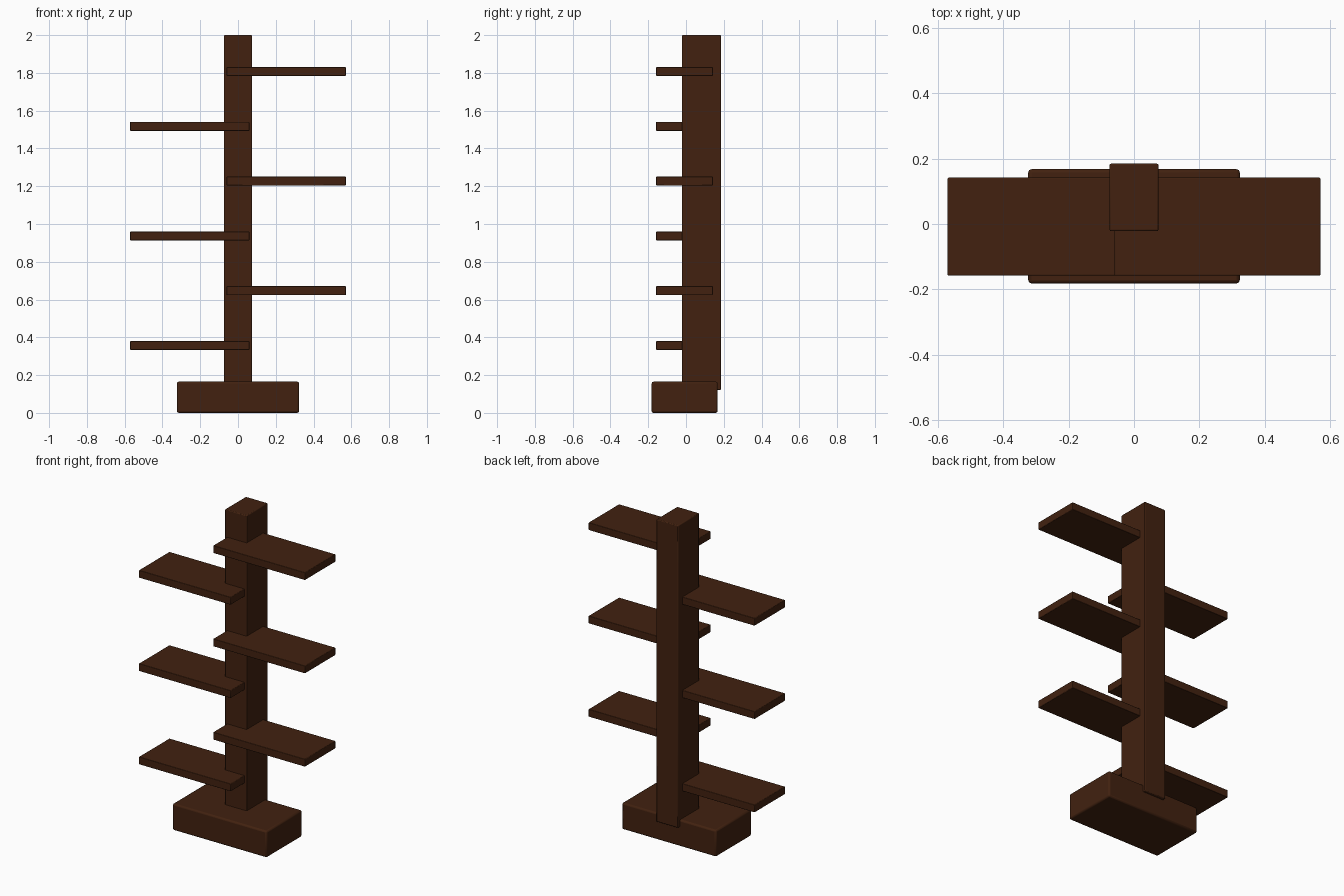
import bpy

cube = bpy.data.objects.get("Cube")
if cube:
    bpy.data.objects.remove(cube, do_unlink=True)

# Dark wood shared by every part
COLOUR = (0.054, 0.0155, 0.005, 1.0)
wood = bpy.data.materials.new("dark_brown_wood")
wood.use_nodes = True
wood.diffuse_color = COLOUR
bsdf = wood.node_tree.nodes["Principled BSDF"]
bsdf.inputs["Base Color"].default_value = COLOUR
bsdf.inputs["Roughness"].default_value = 0.6


def board(name, low, high, bevel):
    """Box between two corners with softened edges."""
    centre = [(a + b) / 2 for a, b in zip(low, high)]
    bpy.ops.mesh.primitive_cube_add(size=1, location=centre)
    obj = bpy.context.object
    obj.name = name
    obj.scale = [b - a for a, b in zip(low, high)]
    bpy.ops.object.transform_apply(location=False, rotation=False, scale=True)
    obj.data.materials.append(wood)
    mod = obj.modifiers.new("soft_edges", 'BEVEL')
    mod.width = bevel
    mod.segments = 2
    bpy.ops.object.shade_smooth_by_angle()
    return obj


# Foot block and upright post
board("base", (-0.324, -0.182, 0.0), (0.324, 0.168, 0.165), 0.01)
board("post", (-0.075, -0.022, 0.12), (0.075, 0.185, 2.0), 0.005)

# Six shelves, alternating left and right up the post
for i in range(6):
    z = 0.357 + 0.29 * i
    inner, outer = -0.06, 0.571
    if i % 2 == 0:
        x0, x1, side = -outer, -inner, "right"
    else:
        x0, x1, side = inner, outer, "left"
    board(f"shelf_{side}_{i // 2 + 1}",
          (x0, -0.158, z - 0.0235), (x1, 0.142, z + 0.0235), 0.003)
